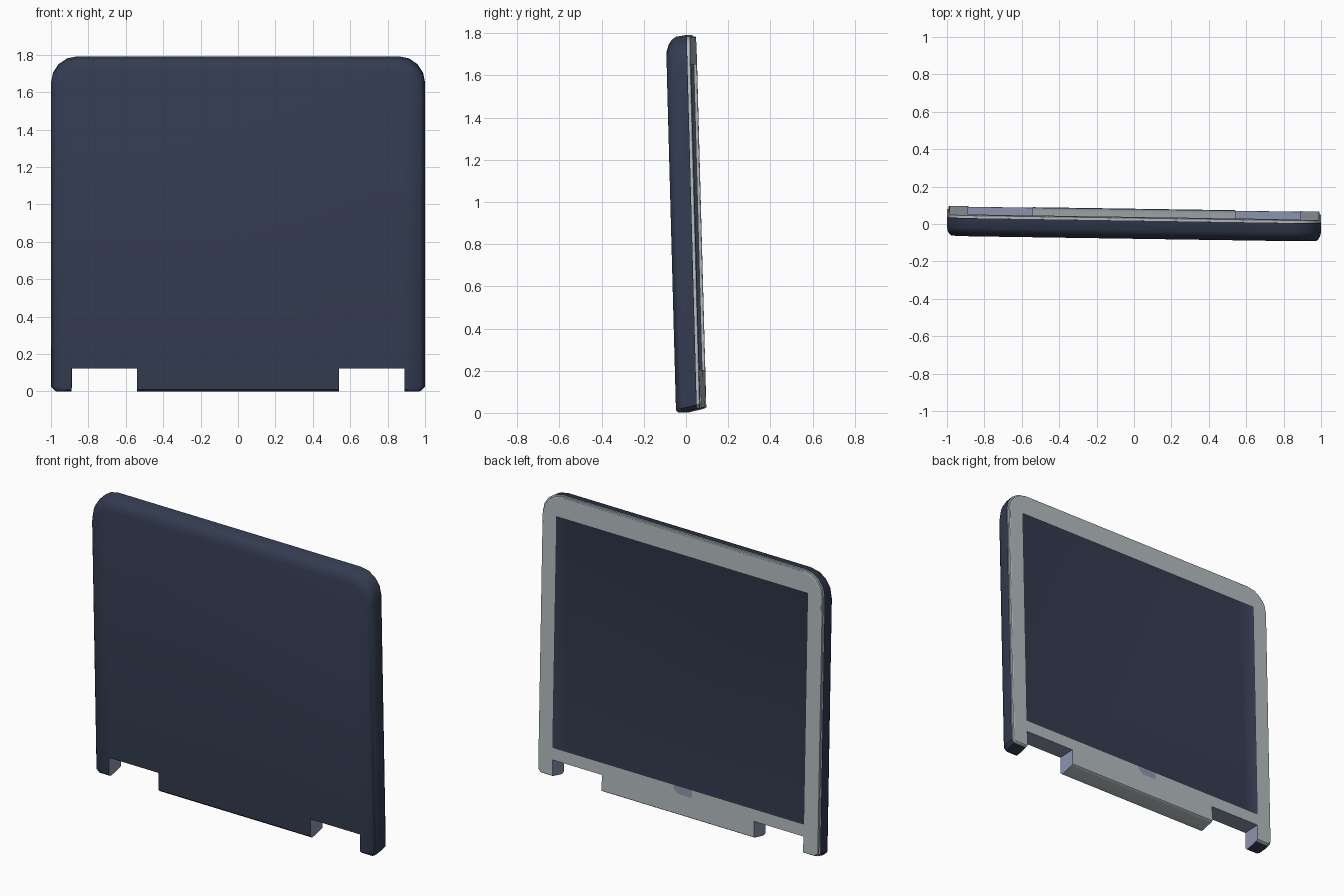
import bpy, bmesh, math
from mathutils import Matrix

if "Cube" in bpy.data.objects:
    bpy.data.objects.remove(bpy.data.objects["Cube"])

def material(name, rgb):
    m = bpy.data.materials.new(name)
    m.diffuse_color = (*rgb, 1)
    m.use_nodes = True
    m.node_tree.nodes["Principled BSDF"].inputs["Base Color"].default_value = m.diffuse_color
    return m

NAVY = material("navy_plastic", (0.033, 0.044, 0.08))
GREY = material("light_grey_plastic", (0.45, 0.50, 0.52))
BLUE = material("blue_grey_plastic", (0.27, 0.30, 0.43))

# Slight backward tilt and yaw of the whole lid
POSE = (Matrix.Rotation(-0.015, 4, 'Z') @ Matrix.Rotation(0.027, 4, 'X')
        @ Matrix.Translation((0, 0, -0.9)))
POSE = Matrix.Translation((0, 0, 0.9 + 0.001)) @ POSE

# Rings from front to back: depth, side inset, top inset, bottom height
SHELL = [(-0.057, 0.022, 0.075, 0.012), (-0.046, 0.012, 0.042, 0.001),
         (-0.030, 0.004, 0.020, 0.001), (-0.010, 0.0, 0.007, 0.005),
         (0.042, 0.0, 0.0, 0.016)]
BEZEL = [(0.042, 0.0, 0.0, 0.016), (0.042, 0.008, 0.008, 0.016),
         (0.055, 0.008, 0.008, 0.020), (0.058, 0.012, 0.012, 0.023)]
NOTCH_SEGS = {7, 8, 9, 11, 12, 13}
TAB_SEG = {10}
OUTER_SEGS = set(range(22)) - NOTCH_SEGS - TAB_SEG

def outline(ring):
    """Closed lid outline with rounded top and two hinge notches."""
    y, side, top, b = ring
    xo, zt, r = 1 - side, 1.79 - top, 0.14
    half = [(xo - r + r * math.sin(a), zt - r + r * math.cos(a))
            for a in (i * math.pi / 8 for i in range(5))]
    half += [(xo, b + 0.02), (xo - 0.02, b), (0.89, b), (0.89, 0.122),
             (0.54, 0.122), (0.54, b)]
    pts = half + [(-x, z) for x, z in reversed(half)]
    return [(x, y, z) for x, z in pts]

def loft(bm, rings, segs):
    loops = [[bm.verts.new(p) for p in outline(r)] for r in rings]
    for a, b in zip(loops, loops[1:]):
        for i in segs:
            j = (i + 1) % 22
            bm.faces.new((a[i], b[i], b[j], a[j]))
    return loops

def finish(bm, name, mat):
    bmesh.ops.remove_doubles(bm, verts=bm.verts, dist=1e-5)
    loose = [v for v in bm.verts if not v.link_faces]
    bmesh.ops.delete(bm, geom=loose, context='VERTS')
    bm.transform(POSE)
    me = bpy.data.meshes.new(name)
    bm.to_mesh(me)
    bm.free()
    me.materials.append(mat)
    ob = bpy.data.objects.new(name, me)
    bpy.context.collection.objects.link(ob)
    bpy.ops.object.select_all(action='DESELECT')
    ob.select_set(True)
    bpy.context.view_layer.objects.active = ob
    bpy.ops.object.shade_smooth_by_angle(angle=math.radians(40))
    return ob

# Lid shell: curved outer rim and front panel
bm = bmesh.new()
loops = loft(bm, SHELL, OUTER_SEGS)
bm.faces.new(loops[0])
loft(bm, SHELL[:2], TAB_SEG)
finish(bm, "lid_shell", NAVY)

# Hinge notch linings through the full thickness
bm = bmesh.new()
loft(bm, SHELL + BEZEL[2:], NOTCH_SEGS)
finish(bm, "hinge_notch_lining", BLUE)

# Screen bezel: rim, underside of the centre tab, back frame with open window
bm = bmesh.new()
loft(bm, SHELL[1:], TAB_SEG)
loft(bm, BEZEL, OUTER_SEGS | TAB_SEG)
yb = BEZEL[-1][0]
frame = bmesh.new()
window = [(-0.89, yb, 0.2), (0.89, yb, 0.2), (0.89, yb, 1.65), (-0.89, yb, 1.65)]
edges = []
for pts in (outline(BEZEL[-1]), window):
    vs = [frame.verts.new(p) for p in pts]
    edges += [frame.edges.new((vs[i - 1], vs[i])) for i in range(len(vs))]
bmesh.ops.triangle_fill(frame, use_beauty=True, use_dissolve=False,
                        edges=edges, normal=(0, 1, 0))
for f in frame.faces:
    f.normal_update()
    if f.normal.y < 0:
        f.normal_flip()
tmp = bpy.data.meshes.new("frame_tmp")
frame.to_mesh(tmp)
frame.free()
bm.from_mesh(tmp)
bpy.data.meshes.remove(tmp)
finish(bm, "screen_bezel", GREY)

# Small latch mark under the window
bm = bmesh.new()
shape = [(-0.10, 0.199), (0.03, 0.199), (0.03, 0.175), (0.0, 0.15), (-0.10, 0.15)]
f = bm.faces.new([bm.verts.new((x, yb + 0.002, z)) for x, z in shape])
f.normal_update()
if f.normal.y < 0:
    f.normal_flip()
finish(bm, "latch_mark", BLUE)
